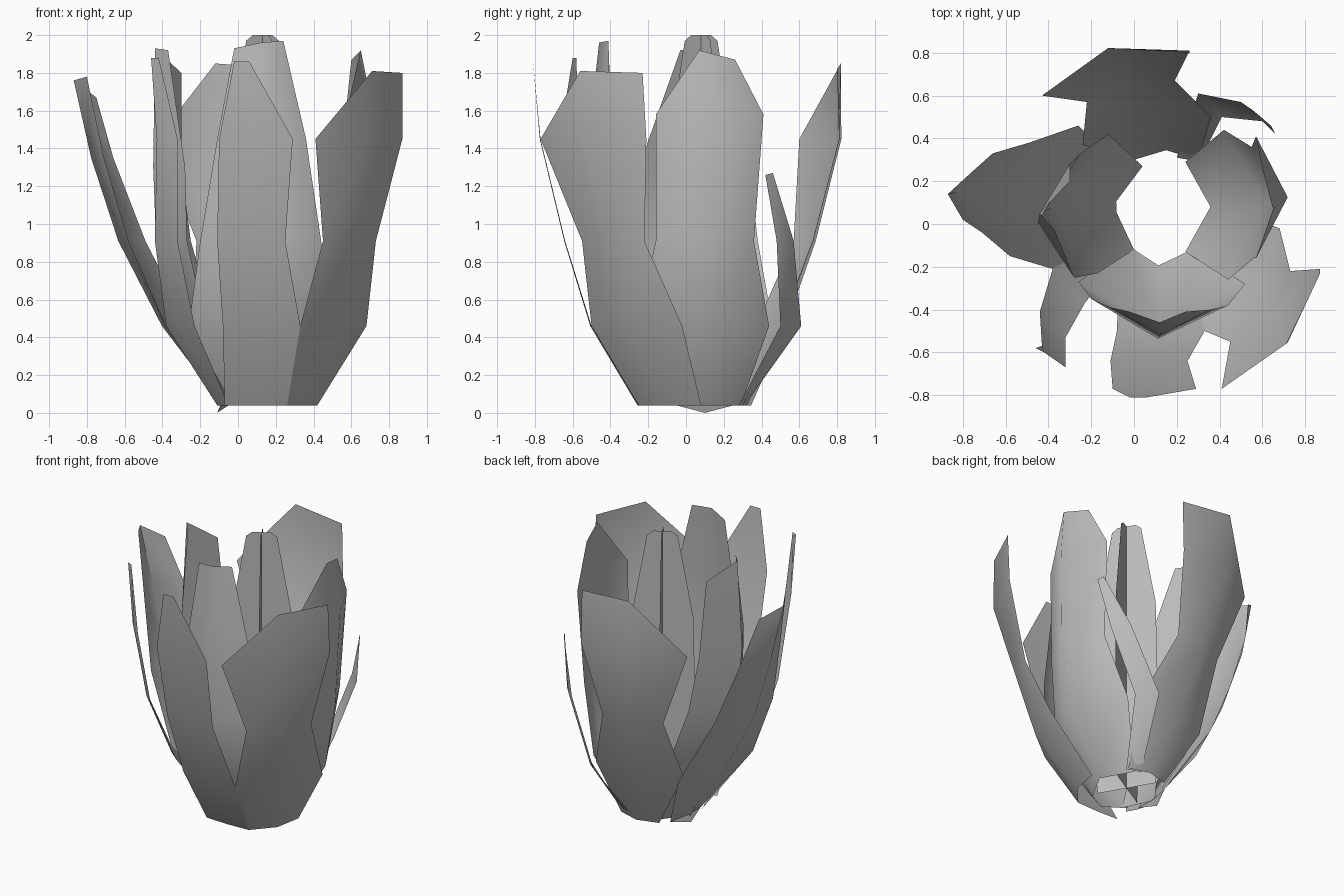
import bpy
import math
from mathutils import Vector

default_cube = bpy.data.objects.get("Cube")
if default_cube:
    bpy.data.objects.remove(default_cube, do_unlink=True)

# One plain grey for the whole flower
grey = bpy.data.materials.new("petal_grey")
grey.use_nodes = True
grey.diffuse_color = (0.5, 0.5, 0.5, 1)
grey.node_tree.nodes["Principled BSDF"].inputs["Base Color"].default_value = grey.diffuse_color

HEART = Vector((0.13, 0.08))
LEVELS = (0.04, 0.46, 0.91)


def add_sheet(name, verts, faces):
    """Thin surface object with soft shading."""
    mesh = bpy.data.meshes.new(name)
    mesh.from_pydata(verts, [], faces)
    mesh.materials.append(grey)
    sheet = bpy.data.objects.new(name, mesh)
    bpy.context.collection.objects.link(sheet)
    bpy.ops.object.select_all(action="DESELECT")
    sheet.select_set(True)
    bpy.context.view_layer.objects.active = sheet
    bpy.ops.object.shade_smooth_by_angle(angle=math.radians(60))


def bowed_middle(start, end, bow):
    """Point between two edge points, pushed away from the flower's heart."""
    chord = end - start
    middle = (start + end) / 2
    outward = Vector((chord.y, -chord.x))
    if outward.dot(middle - HEART) < 0:
        outward.negate()
    return middle + outward * bow


def add_petal(name, slanted_edge, blunt_edge, tip, low_bow, high_bow, shoulder=1.45):
    """Loft a petal between two edges; its top slopes down to the slanted edge."""
    verts, faces = [], []
    last = len(slanted_edge) - 1
    for row, z in zip(range(last + 1), LEVELS + (shoulder,)):
        start, end = Vector(slanted_edge[row]), Vector(blunt_edge[row])
        bow = low_bow + (high_bow - low_bow) * row / last
        for point in (start, bowed_middle(start, end, bow), end):
            verts.append((point.x, point.y, z))
    for row in range(last):
        for column in range(2):
            low = row * 3 + column
            faces.append((low, low + 1, low + 4, low + 3))
    # Tip closes the last row; its last two points sit above middle and blunt edge
    top = len(verts)
    verts += tip
    end = len(verts)
    faces.append((top - 3, top - 2, end - 2, *range(top, end - 2)))
    faces.append((top - 2, top - 1, end - 1, end - 2))
    # Face normals point away from the heart
    a, b, d = (Vector(verts[i]) for i in (0, 1, 3))
    middle = Vector(verts[4])
    if (b - a).cross(d - a).dot(middle - HEART.to_3d()) < 0:
        faces = [face[::-1] for face in faces]
    add_sheet(name, verts, faces)


# Inner petals
add_petal("inner_front_petal",
          slanted_edge=[(-.03, -.1), (-.26, -.27), (-.2, -.35), (-.11, -.39)],
          blunt_edge=[(.27, -.12), (.52, -.28), (.44, -.38), (.36, -.4)],
          tip=[(-.02, -.41, 1.93), (.12, -.46, 1.96), (.24, -.41, 1.97)],
          low_bow=.28, high_bow=.26)
add_petal("inner_left_petal",
          slanted_edge=[(.24, -.13), (.44, -.26), (.56, -.16), (.57, -.16)],
          blunt_edge=[(.24, .29), (.42, .44), (.55, .36), (.57, .41)],
          tip=[(.65, .07, 1.92), (.6, .26, 1.87)],
          low_bow=.28, high_bow=.26, shoulder=1.58)
add_petal("inner_right_petal",
          slanted_edge=[(0, -.12), (-.17, -.23), (-.27, -.25), (-.28, -.25)],
          blunt_edge=[(.04, .27), (-.12, .42), (-.25, .33), (-.3, .28)],
          tip=[(-.37, -.03, 1.92), (-.44, .05, 1.93), (-.3, .2, 1.8)],
          low_bow=.3, high_bow=.3, shoulder=1.3)

# Outer petals
add_petal("outer_front_petal",
          slanted_edge=[(.26, -.25), (.33, -.5), (.25, -.64), (.29, -.77)],
          blunt_edge=[(-.07, -.25), (-.08, -.5), (-.11, -.64), (-.1, -.77)],
          tip=[(.06, -.81, 1.86), (-.02, -.81, 1.86)],
          low_bow=.02, high_bow=.01)
add_petal("outer_front_left_petal",
          slanted_edge=[(.26, -.25), (.33, -.5), (.45, -.55), (.41, -.77)],
          blunt_edge=[(.42, .08), (.68, -.02), (.73, -.22), (.87, -.21)],
          tip=[(.71, -.56, 1.81), (.87, -.23, 1.8)],
          low_bow=.14, high_bow=.14)
add_petal("outer_back_petal",
          slanted_edge=[(0, .3), (-.24, .37), (-.22, .57), (-.43, .6)],
          blunt_edge=[(.3, .3), (.36, .5), (.19, .67), (.26, .81)],
          tip=[(-.12, .82, 1.85), (.26, .8, 1.82)],
          low_bow=.15, high_bow=.17, shoulder=1.45)
add_petal("outer_right_petal",
          slanted_edge=[(-.05, .25), (-.26, .46), (-.49, .38), (-.66, .33)],
          blunt_edge=[(-.08, -.05), (-.38, -.21), (-.58, -.15), (-.71, -.04)],
          tip=[(-.75, .25, 1.67), (-.87, .14, 1.76), (-.8, .02, 1.78)],
          low_bow=.06, high_bow=.25, shoulder=1.35)
add_petal("outer_front_right_petal",
          slanted_edge=[(-.05, -.14), (-.23, -.37), (-.32, -.53), (-.32, -.67)],
          blunt_edge=[(-.11, 0), (-.38, -.21), (-.44, -.41), (-.43, -.57)],
          tip=[(-.42, -.6, 1.88), (-.46, -.58, 1.88)],
          low_bow=.06, high_bow=.06)
add_petal("outer_back_left_petal",
          slanted_edge=[(.2, .31), (.3, .61), (.5, .57)],
          blunt_edge=[(.3, .28), (.41, .5), (.6, .48)],
          tip=[(.64, .46, 1.27), (.66, .42, 1.26)],
          low_bow=.06, high_bow=.06)

# Crossed upright blades in the heart of the flower
BLADE = ((0.2, 0.05), (0.22, 0.5), (0.2, 1.4), (0.1, 1.97), (0.06, 2.0))
for name, turn in (("pistil_blade_across", 30), ("pistil_blade_deep", 120)):
    along = Vector((math.cos(math.radians(turn)), math.sin(math.radians(turn))))
    verts = []
    for half_width, z in BLADE:
        for side in (-1, 1):
            point = HEART + along * half_width * side
            verts.append((point.x, point.y, z))
    faces = [(i, i + 1, i + 3, i + 2) for i in range(0, len(verts) - 2, 2)]
    add_sheet(name, verts, faces)

# Small leaf point under the base
add_sheet("base_point",
          [(-.11, .1, 0), (-.08, -.05, .04), (-.09, .1, .05), (-.05, .25, .04)],
          [(0, 1, 2), (0, 2, 3)])
